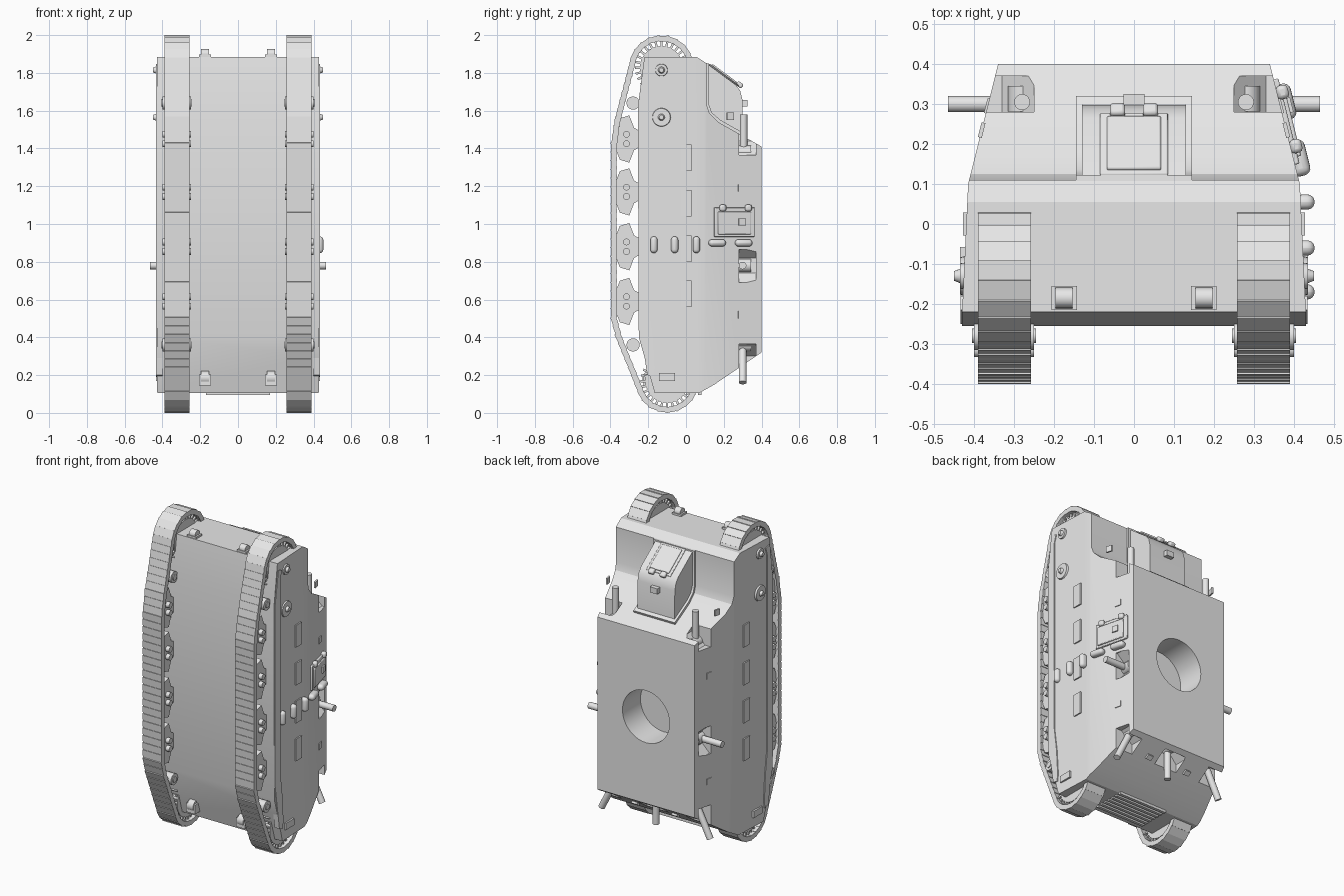
import bpy, bmesh, math
from mathutils import Matrix, Vector

cube = bpy.data.objects.get("Cube")
if cube:
    bpy.data.objects.remove(cube, do_unlink=True)

GREY = (0.8, 0.8, 0.8, 1)
mat = bpy.data.materials.new("plain grey")
mat.use_nodes = True
mat.diffuse_color = GREY
mat.node_tree.nodes["Principled BSDF"].inputs["Base Color"].default_value = GREY


def activate(ob):
    bpy.ops.object.select_all(action='DESELECT')
    ob.select_set(True)
    bpy.context.view_layer.objects.active = ob


def finish(name, bm, mirror=False, bevel=0, segments=2):
    bmesh.ops.recalc_face_normals(bm, faces=bm.faces)
    mesh = bpy.data.meshes.new(name)
    bm.to_mesh(mesh)
    bm.free()
    ob = bpy.data.objects.new(name, mesh)
    bpy.context.collection.objects.link(ob)
    mesh.materials.append(mat)
    if bevel:
        mod = ob.modifiers.new("Bevel", 'BEVEL')
        mod.width, mod.segments = bevel, segments
    if mirror:
        ob.modifiers.new("Mirror", 'MIRROR')
    activate(ob)
    bpy.ops.object.shade_smooth_by_angle(angle=math.radians(35))
    return ob


def add_prism(bm, pts, axis, a, b):
    """Extrude a 2D outline along an axis from a to b."""
    place = {'x': lambda p, t: (t, p[0], p[1]),
             'y': lambda p, t: (p[0], t, p[1]),
             'z': lambda p, t: (p[0], p[1], t)}[axis]
    lo = [bm.verts.new(place(p, a)) for p in pts]
    hi = [bm.verts.new(place(p, b)) for p in pts]
    bm.faces.new(lo)
    bm.faces.new(hi)
    for i in range(len(pts)):
        j = (i + 1) % len(pts)
        bm.faces.new((lo[i], lo[j], hi[j], hi[i]))


def prism(name, pts, axis, a, b, **kw):
    bm = bmesh.new()
    add_prism(bm, pts, axis, a, b)
    return finish(name, bm, **kw)


def add_box(bm, centre, size, rot=Matrix()):
    m = Matrix.Translation(centre) @ rot @ Matrix.Diagonal((*size, 1))
    bmesh.ops.create_cube(bm, size=1, matrix=m)


def box(name, centre, size, rot=Matrix(), **kw):
    bm = bmesh.new()
    add_box(bm, centre, size, rot)
    return finish(name, bm, **kw)


def add_rod(bm, p, q, r, r2=None, n=20):
    p, q = Vector(p), Vector(q)
    m = Matrix.Translation((p + q) / 2) @ (q - p).to_track_quat('Z', 'Y').to_matrix().to_4x4()
    bmesh.ops.create_cone(bm, cap_ends=True, segments=n, radius1=r,
                          radius2=r if r2 is None else r2, depth=(q - p).length, matrix=m)


def rod(name, p, q, r, r2=None, n=20, **kw):
    bm = bmesh.new()
    add_rod(bm, p, q, r, r2, n)
    return finish(name, bm, **kw)


def combine(ob, tool, operation):
    mod = ob.modifiers.new("Cut", 'BOOLEAN')
    mod.operation, mod.object, mod.solver = operation, tool, 'EXACT'
    activate(ob)
    bpy.ops.object.modifier_apply(modifier=mod.name)
    bpy.data.objects.remove(tool, do_unlink=True)


# Hull: side profile trimmed by the cross-section
SECTION = [(-.43, -.3), (-.43, -.22), (-.415, .1), (-.34, .4), (-.34, .5),
           (.34, .5), (.34, .4), (.415, .1), (.43, -.22), (.43, -.3)]
hull = prism("hull", [(-.22, 1.885), (.055, 1.885), (.11, 1.85), (.11, 1.63), (.125, 1.585),
                      (.17, 1.54), (.4, 1.41), (.4, .32), (.15, .15), (.07, .105),
                      (-.165, .105), (-.25, .4), (-.255, 1.62)], 'x', -.5, .5)
combine(hull, prism("section_tool", SECTION, 'z', -.1, 2.1), 'INTERSECT')

# Openings: roof ring and gun ports
combine(hull, rod("ring_cutter", (0, .22, .87), (0, .5, .87), .165, n=40), 'DIFFERENCE')
ports = {
    "front_port": [(.25, 1.6), (.25, 1.44), (.33, 1.365), (.5, 1.365), (.5, 1.6)],
    "rear_port": [(.25, .1), (.25, .3), (.33, .365), (.5, .365), (.5, .1)],
    "side_port": [(.5, .69), (.36, .69), (.31, .74), (.31, .82), (.36, .865), (.5, .865)]}
for name, outline in ports.items():
    combine(hull, prism(name + "_cutter", outline, 'y', .28, .37, mirror=True), 'DIFFERENCE')
combine(hull, prism("centre_port_cutter", [(-.08, .1), (.08, .1), (.08, .29), (.03, .35),
                                           (-.03, .35), (-.08, .29)], 'y', .28, .37), 'DIFFERENCE')
activate(hull)
bpy.ops.object.shade_smooth_by_angle(angle=math.radians(25))

# Guns with their round mounts
guns = {"front_gun": ((.28, .305, 1.38), (.28, .305, 1.58)),
        "side_gun": ((.30, .3, .78), (.466, .3, .78)),
        "rear_corner_gun": ((.28, .3, .36), (.38, .3, .16)),
        "rear_centre_gun": ((0, .3, .36), (0, .3, .155))}
for name, (p, q) in guns.items():
    both = p[0] > 0
    rod(name, p, q, .02, mirror=both)
    rod(name + "_mount", (p[0], .281, p[2]), (p[0], .345, p[2]), .035, mirror=both)

# Driver cab, base flange and hatch
prism("cab", [(.09, 1.85), (.11, 1.85), (.265, 1.735), (.287, 1.705), (.298, 1.66),
              (.3, 1.42), (.09, 1.42)], 'x', -.13, .13)
prism("cab_flange", [(.1, 1.852), (.122, 1.85), (.122, 1.63), (.137, 1.59), (.18, 1.552),
                     (.32, 1.473), (.31, 1.45), (.1, 1.5)], 'x', -.145, .145)
start, along, out = Vector((.11, 1.85)), Vector((.803, -.596)), Vector((.596, .803))


def on_slope(a, b, h):
    return [start + along * a, start + along * b,
            start + along * b + out * h, start + along * a + out * h]


prism("cab_hatch_frame", on_slope(.012, .205, .008), 'x', -.085, .085, bevel=.004)
prism("cab_hatch", on_slope(.025, .19, .016), 'x', -.068, .068, bevel=.005)
prism("hatch_hinge", on_slope(.19, .225, .026), 'x', .022, .06, mirror=True, bevel=.008)
box("cab_visor", (0, .308, 1.64), (.052, .035, .035))

# Tracks: link plates spaced evenly along the path
def arc(cy, cz, r, a0, a1, n=24):
    return [Vector((cy + r * math.cos(math.radians(a0 + (a1 - a0) * i / n)),
                    cz + r * math.sin(math.radians(a0 + (a1 - a0) * i / n)))) for i in range(n + 1)]


TOP, LOW = (-.13, 1.827), (-.1, .168)
path = arc(*TOP, .155, 0, 168) + [Vector((-.362, 1.55)), Vector((-.382, 1.42)),
                                  Vector((-.382, .5)), Vector((-.355, .4))] + arc(*LOW, .15, 203, 360)
bm = bmesh.new()
pitch, travelled = .046, 0
for p, q in zip(path, path[1:]):
    step = (q - p).length
    while travelled < step:
        c = p.lerp(q, travelled / step)
        turn = math.atan2(q.y - p.y, q.x - p.x) + math.radians(4)
        add_box(bm, (.324, c.x, c.y), (.132, .052, .03), Matrix.Rotation(turn, 4, 'X'))
        travelled += pitch
    travelled -= step
finish("track", bm, mirror=True)

# Toothed end wheels
for name, (cy, cz) in {"upper_wheel": TOP, "lower_wheel": LOW}.items():
    bm = bmesh.new()
    add_rod(bm, (.275, cy, cz), (.373, cy, cz), .115, n=32)
    for i in range(28):
        spin = Matrix.Rotation(math.tau * i / 28, 4, 'X')
        add_box(bm, Vector((.324, cy, cz)) + spin @ Vector((0, .12, 0)), (.09, .04, .012), spin)
    finish(name, bm, mirror=True)

# Bogies and rollers under the belly
bm = bmesh.new()
for z in (1.45, 1.17, .88, .59):
    add_prism(bm, [(-.37, z - .06), (-.35, z - .11), (-.3, z - .125), (-.275, z - .06), (-.24, z - .04),
                   (-.24, z + .04), (-.275, z + .06), (-.3, z + .125), (-.35, z + .11), (-.37, z + .06)],
              'x', .275, .375)
    for dz in (-.025, .025):
        add_rod(bm, (.25, -.315, z + dz), (.4, -.315, z + dz), .018, n=12)
for z in (1.64, .36):
    add_rod(bm, (.25, -.28, z), (.4, -.28, z), .035)
    add_rod(bm, (.245, -.28, z), (.405, -.28, z), .018)
finish("bogies", bm, mirror=True)

# Side fittings on both sides
prism("side_lip", [(-.215, 1.84), (-.25, 1.62), (-.25, .5), (-.205, .2), (-.17, .19), (-.165, .24),
                   (-.175, .4), (-.195, .55), (-.195, 1.78), (-.18, 1.83)], 'x', .4, .434, mirror=True)
bm = bmesh.new()
for z in (1.35, 1.11, .87, .63):
    add_box(bm, (.415, 0, z), (.025, .058, .14))
add_box(bm, (.42, -.1, .19), (.03, .085, .042))
finish("side_plates", bm, mirror=True)
bm = bmesh.new()
for z, r in ((1.815, .037), (1.565, .055)):
    add_rod(bm, (.4, -.13, z), (.435, -.13, z), r, r * .85, n=24)
    add_rod(bm, (.43, -.13, z), (.45, -.13, z), .02, .012, n=16)
finish("side_hubs", bm, mirror=True)


# Fittings on the sloped upper sides
TILT = Matrix.Rotation(math.atan(.25), 4, 'Z')


def side_x(y):
    return .415 - .25 * max(y - .1, 0)


bm = bmesh.new()
for y, z in ((.295, 1.19), (.295, .52), (.235, 1.57)):
    add_box(bm, (side_x(y), y, z), (.01, .038, .038), TILT)
finish("vision_slots", bm, mirror=True)

# Stowage box and rounded lugs on one side only
box("stowage_plate", (side_x(.255), .255, 1.01), (.024, .22, .155), TILT, bevel=.004)
box("stowage_lid", (side_x(.255) + .008, .255, 1.005), (.026, .18, .12), TILT, bevel=.004)
box("stowage_latch", (side_x(.295) + .014, .295, 1.01), (.03, .038, .038), TILT)
for i, y in enumerate((.195, .33)):
    box(f"stowage_hinge_{i}", (side_x(y) + .014, y, 1.085), (.03, .035, .035), TILT, bevel=.01)
for i, y in enumerate((-.17, -.06, .055)):
    box(f"upright_lug_{i}", (.428, y, .89), (.048, .038, .088), bevel=.0185, segments=4)
for i, y in enumerate((.165, .305)):
    box(f"level_lug_{i}", (side_x(y) + .012, y, .9), (.048, .092, .038), TILT, bevel=.0185, segments=4)

# Tow fittings and rear grille
for name, y, z in (("upper_tow", -.185, 1.89), ("lower_tow", -.195, .175)):
    box(name + "_base", (.175, y, z), (.064, .06, .014 if z > 1 else .058), mirror=True)
    rod(name + "_eye", (.154, y, z + .01), (.196, y, z + .01), .026 if z > 1 else .036, mirror=True)
bm = bmesh.new()
for i in range(7):
    add_box(bm, (0, -.12 + i * .032, .103), (.34, .018, .016))
finish("rear_grille", bm)
box("rear_slot", (.14, .3, .255), (.038, .03, .03), Matrix.Rotation(.6, 4, 'X'), mirror=True)
